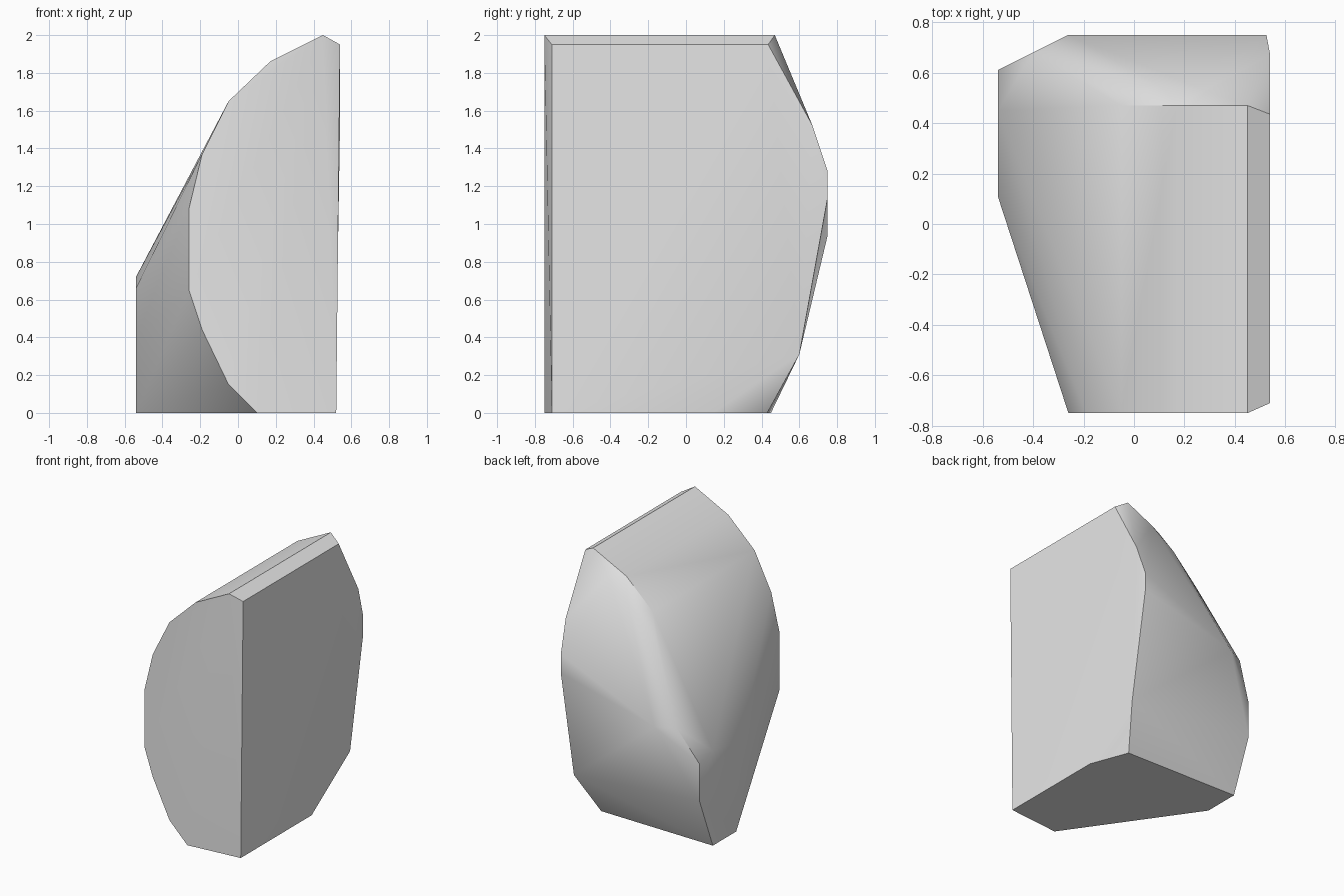
import bpy
import bmesh
import math

default_cube = bpy.data.objects.get("Cube")
if default_cube:
    bpy.data.objects.remove(default_cube, do_unlink=True)

# Plain grey stone
stone = bpy.data.materials.new("stone_grey")
stone.use_nodes = True
GREY = (0.8, 0.8, 0.8, 1)
stone.diffuse_color = GREY
for node in stone.node_tree.nodes:
    if node.type == "BSDF_PRINCIPLED":
        node.inputs["Base Color"].default_value = GREY

SHARP_ANGLE = math.radians(40)
FRONT, RIDGE, LEFT = -0.75, 0.47, -0.54

# Curved outline of the front face, from the crest down to the base (x, z)
crest_profile = [(0.45, 2), (0.17, 1.86), (-0.05, 1.65)]
belly_profile = [(-0.19, 1.37), (-0.26, 1.08), (-0.26, 0.65),
                 (-0.19, 0.44), (-0.05, 0.15), (0.1, 0)]

# Outline of the flat left end (y, z)
left_end = [(0.17, 0), (0.45, 0), (0.61, 0.4), (0.61, 0.68),
            (0.45, 0.72), (0.11, 0.66), (0.11, 0.4)]

# Outline of the broad flat cleaved side (x, y, z)
cleaved_side = [(0.52, -0.71, 0), (0.54, -0.71, 1.95), (0.54, 0.435, 1.95),
                (0.54, 0.67, 1.52), (0.525, 0.75, 1.28), (0.525, 0.75, 1.14),
                (0.52, 0.6, 0.31), (0.52, 0.14, 0)]

# Chipped corners along the back
back_chips = [(0.28, 0.53, 1.85), (0.1, 0.55, 1.7), (-0.12, 0.54, 1.49),
              (-0.4, 0.68, 0.94), (-0.26, 0.75, 0.94), (0.41, 0.43, 0)]

points = [(x, FRONT, z) for x, z in crest_profile + belly_profile]
points += [(x, RIDGE, z) for x, z in crest_profile]
points += [(LEFT, y, z) for y, z in left_end]
points += cleaved_side + back_chips

# Wrap the corners into one solid boulder
bm = bmesh.new()
for point in points:
    bm.verts.new(point)
hull = bmesh.ops.convex_hull(bm, input=bm.verts)
spare = {v for v in hull["geom_interior"] + hull["geom_unused"]
         if isinstance(v, bmesh.types.BMVert)}
bmesh.ops.delete(bm, geom=list(spare), context="VERTS")
bmesh.ops.dissolve_limit(bm, angle_limit=math.radians(1),
                         verts=bm.verts, edges=bm.edges)
bmesh.ops.recalc_face_normals(bm, faces=bm.faces)

# Soft shading that keeps the broken edges crisp
for face in bm.faces:
    face.smooth = True
for edge in bm.edges:
    edge.smooth = edge.calc_face_angle(0) < SHARP_ANGLE

mesh = bpy.data.meshes.new("boulder")
bm.to_mesh(mesh)
bm.free()
mesh.materials.append(stone)
boulder = bpy.data.objects.new("boulder", mesh)
bpy.context.scene.collection.objects.link(boulder)
